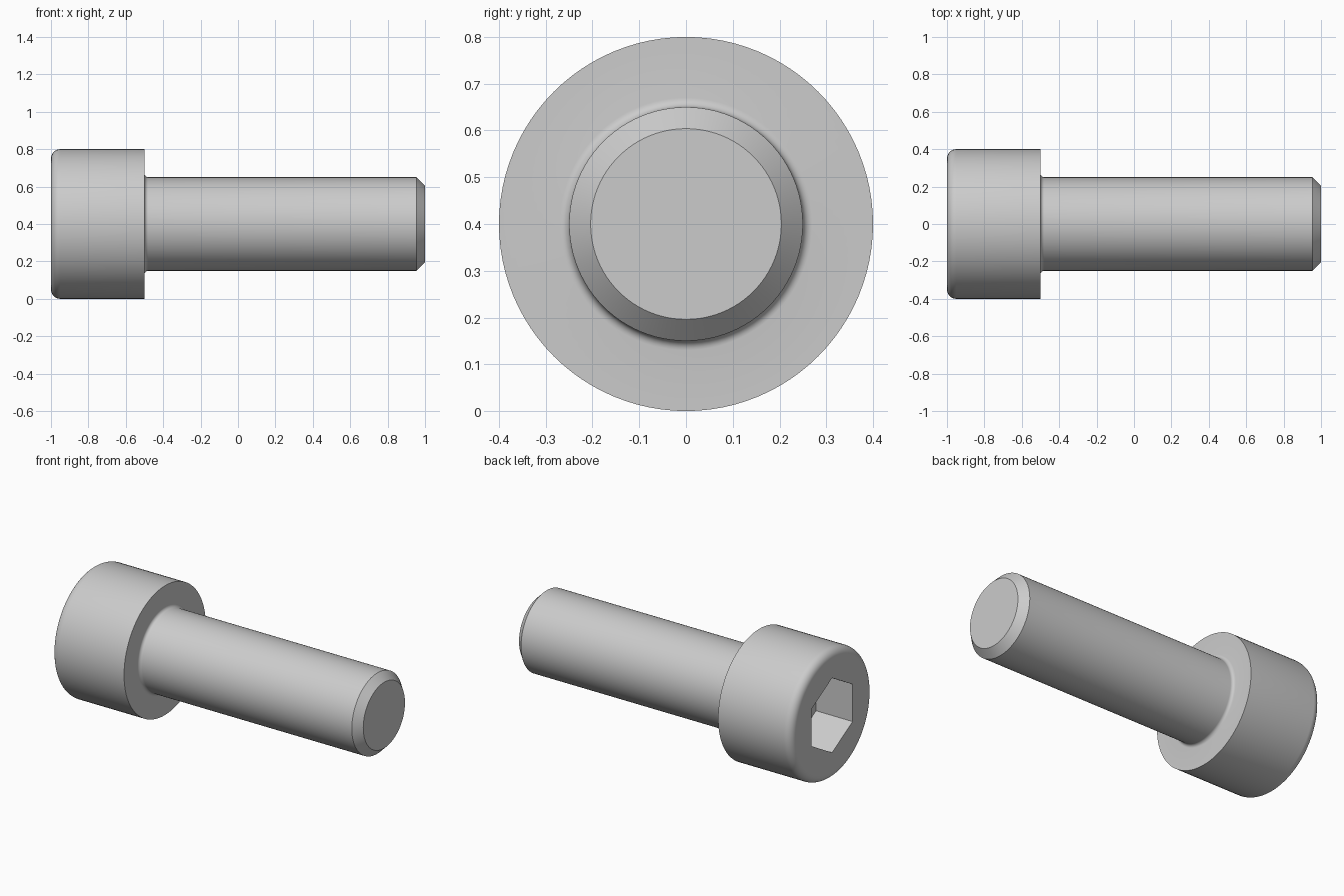
import bpy, bmesh
from math import cos, sin, pi, radians
from mathutils import Matrix

if "Cube" in bpy.data.objects:
    bpy.data.objects.remove(bpy.data.objects["Cube"])

AXIS_Z = 0.4
SEGMENTS = 96
HEAD_R, SHANK_R = 0.4, 0.25
ROUND, FILLET, CHAMFER = 0.05, 0.02, 0.046
SOCKET_FLATS, SOCKET_DEPTH = 0.4, 0.25

steel = bpy.data.materials.new("plain steel grey")
steel.use_nodes = True
colour = (0.6, 0.6, 0.6, 1)
steel.diffuse_color = colour
steel.node_tree.nodes["Principled BSDF"].inputs["Base Color"].default_value = colour


def arc(cx, cr, radius, start, end, steps=6):
    """Points (x, r) on a circular arc, angles in degrees."""
    angles = [radians(start + (end - start) * i / steps) for i in range(steps + 1)]
    return [(cx + radius * cos(a), cr + radius * sin(a)) for a in angles]


def lathe(name, profile, segments):
    """Revolve an (x, r) profile about the horizontal x axis and cap both ends."""
    bm = bmesh.new()
    rings = []
    for x, r in profile:
        rings.append([bm.verts.new((x, r * sin(2 * pi * i / segments),
                                    AXIS_Z + r * cos(2 * pi * i / segments)))
                      for i in range(segments)])
    for a, b in zip(rings, rings[1:]):
        for i in range(segments):
            j = (i + 1) % segments
            bm.faces.new((a[i], a[j], b[j], b[i]))
    bm.faces.new(rings[0])
    bm.faces.new(rings[-1])
    bmesh.ops.recalc_face_normals(bm, faces=bm.faces)
    mesh = bpy.data.meshes.new(name)
    bm.to_mesh(mesh)
    bm.free()
    mesh.materials.append(steel)
    obj = bpy.data.objects.new(name, mesh)
    bpy.context.collection.objects.link(obj)
    return obj


# Screw body: rounded head, filleted neck, shank with chamfered tip
profile = arc(-1 + ROUND, HEAD_R - ROUND, ROUND, 180, 90, 8)
profile.append((-0.5, HEAD_R))
profile += arc(-0.5 + FILLET, SHANK_R + FILLET, FILLET, 180, 270)
profile += [(1 - CHAMFER, SHANK_R), (1, SHANK_R - CHAMFER)]
screw = lathe("socket_head_screw", profile, SEGMENTS)

# Hexagonal socket, points up and down
hex_r = SOCKET_FLATS / 2 / cos(pi / 6)
cutter = lathe("socket_cutter", [(-1.2, hex_r), (-1 + SOCKET_DEPTH, hex_r)], 6)
cutter.hide_render = True
cut = screw.modifiers.new("socket", 'BOOLEAN')
cut.operation = 'DIFFERENCE'
cut.solver = 'EXACT'
cut.object = cutter

bpy.ops.object.select_all(action='DESELECT')
screw.select_set(True)
bpy.context.view_layer.objects.active = screw
bpy.ops.object.modifier_apply(modifier=cut.name)
bpy.data.objects.remove(cutter)
bpy.ops.object.shade_smooth_by_angle(angle=radians(30))
